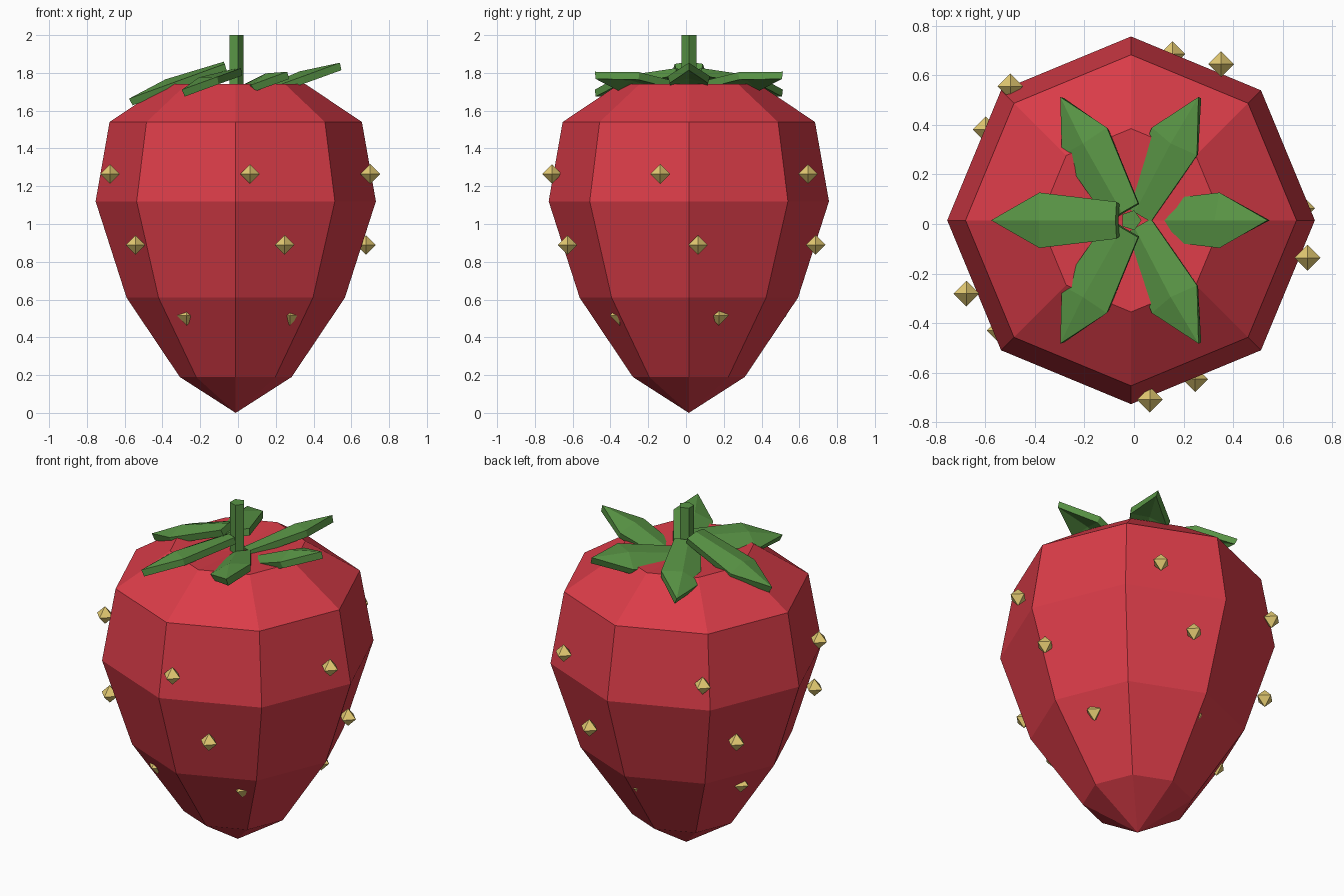
import bpy
from math import radians, cos, sin, tau
from mathutils import Matrix, Vector

if "Cube" in bpy.data.objects:
    bpy.data.objects.remove(bpy.data.objects["Cube"])

CENTRE = Vector((-0.012, 0.015, 0))


def material(name, rgb):
    m = bpy.data.materials.new(name)
    m.diffuse_color = (*rgb, 1)
    m.use_nodes = True
    m.node_tree.nodes["Principled BSDF"].inputs["Base Color"].default_value = m.diffuse_color
    return m


RED = material("berry_red", (0.70, 0.045, 0.065))
GREEN = material("leaf_green", (0.10, 0.30, 0.06))
GOLD = material("seed_gold", (0.78, 0.60, 0.17))


def make(name, verts, faces, mat, matrix=Matrix()):
    me = bpy.data.meshes.new(name)
    me.from_pydata(verts, [], faces)
    me.materials.append(mat)
    ob = bpy.data.objects.new(name, me)
    ob.matrix_world = Matrix.Translation(CENTRE) @ matrix
    bpy.context.collection.objects.link(ob)
    return ob


def lathe(name, bottom, rings, top, sides, mat, matrix=Matrix()):
    """Closed flat-sided solid from (radius, z) rings with a point at each end."""
    n = sides
    verts = [(r * cos(tau * i / n), r * sin(tau * i / n), z)
             for r, z in rings for i in range(n)]
    lo, hi = len(verts), len(verts) + 1
    verts += [(0, 0, bottom), (0, 0, top)]
    faces = []
    last = (len(rings) - 1) * n
    for i in range(n):
        j = (i + 1) % n
        faces.append((lo, j, i))
        faces.append((hi, last + i, last + j))
        for k in range(0, last, n):
            faces.append((k + i, k + j, k + n + j, k + n + i))
    return make(name, verts, faces, mat, matrix)


# Berry body, with a shallow dimple on top
lathe("berry_body", 0, [(0.296, 0.19), (0.578, 0.61), (0.742, 1.12),
                        (0.668, 1.54), (0.37, 1.74)], 1.71, 8, RED)

# Stem
lathe("stem", 1.69, [(0.042, 1.69), (0.042, 2.0)], 2.0, 5, GREEN)

# Seeds: three staggered rings of five
for row, (r, z, start) in enumerate([(0.728, 1.265, -12),
                                     (0.692, 0.889, 4),
                                     (0.465, 0.515, 20)]):
    for i in range(5):
        a = radians(start + 72 * i)
        lathe(f"seed_{row + 1}_{i + 1}", -0.052, [(0.052, 0)], 0.052, 4, GOLD,
              Matrix.Translation((r * cos(a), r * sin(a), z)))

# Leaves: ridged plates, all tilted the same way about the y axis
leaf_verts = [(-0.26, -0.07, 0), (-0.26, 0, 0.012), (-0.26, 0.07, 0),
              (0.07, -0.107, 0), (0.06, 0, 0.03), (0.07, 0.107, 0),
              (0.275, 0, 0)]
leaf_faces = [(0, 3, 4, 1), (1, 4, 5, 2), (3, 6, 4), (4, 6, 5)]
for i in range(6):
    a = radians(60 * i)
    place = (Matrix.Translation((0.297 * cos(a), 0.297 * sin(a), 1.74))
             @ Matrix.Rotation(radians(-20), 4, 'Y') @ Matrix.Rotation(a, 4, 'Z'))
    leaf = make(f"leaf_{i + 1}", leaf_verts, leaf_faces, GREEN, place)
    mod = leaf.modifiers.new("thickness", 'SOLIDIFY')
    mod.thickness = 0.04
    mod.offset = 0
